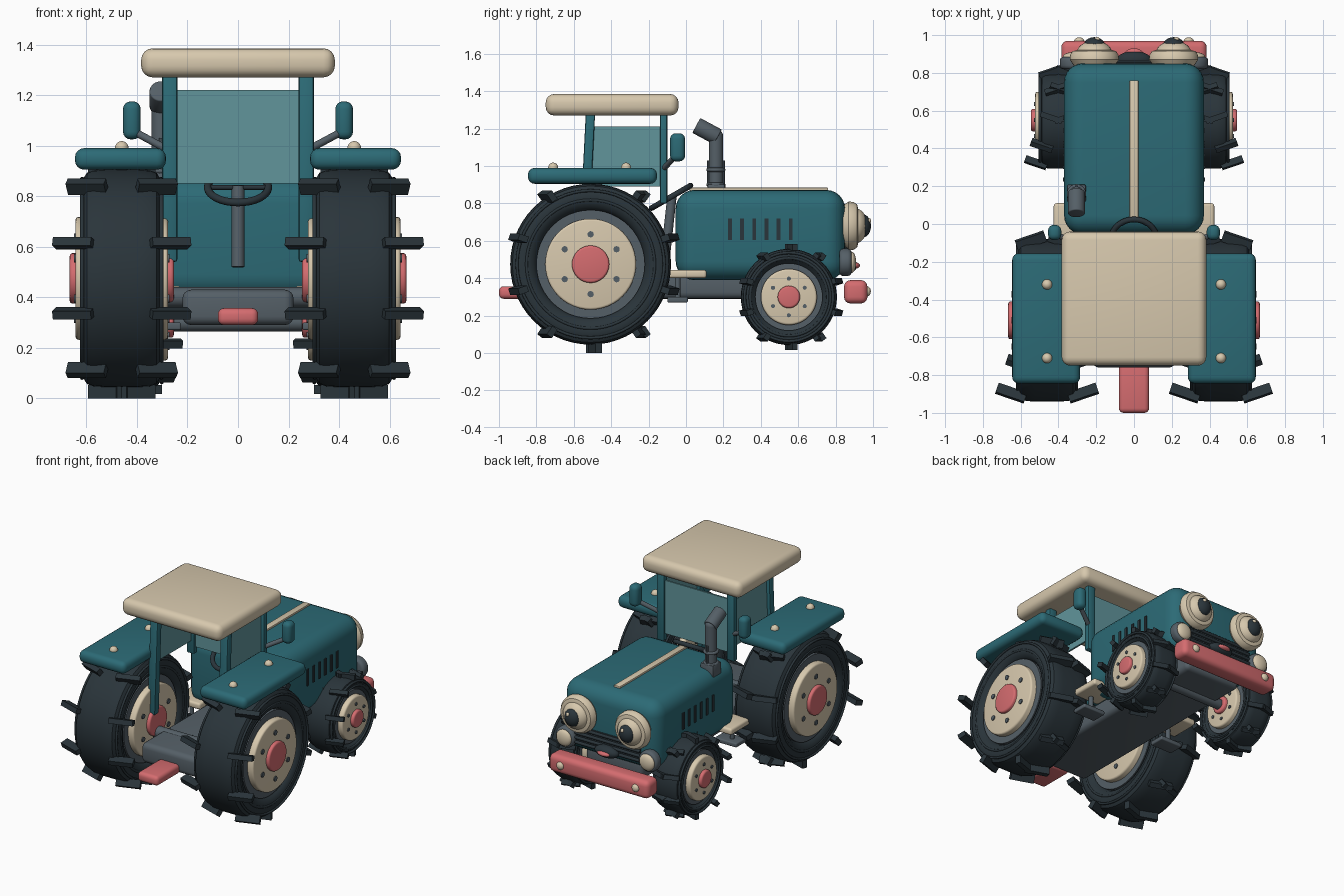
import bpy, bmesh
from math import pi, sin, cos, radians
from mathutils import Vector, Matrix

if "Cube" in bpy.data.objects:
    bpy.data.objects.remove(bpy.data.objects["Cube"])


def material(name, rgb):
    m = bpy.data.materials.new(name)
    m.use_nodes = True
    m.diffuse_color = (*rgb, 1)
    bsdf = next(n for n in m.node_tree.nodes if n.type == 'BSDF_PRINCIPLED')
    bsdf.inputs["Base Color"].default_value = (*rgb, 1)
    bsdf.inputs["Roughness"].default_value = 0.6
    return m


TEAL = material("teal paint", (0.025, 0.145, 0.18))
CREAM = material("cream paint", (0.68, 0.58, 0.42))
RED = material("coral red", (0.66, 0.15, 0.16))
RUBBER = material("dark rubber", (0.023, 0.035, 0.043))
GREY = material("steel grey", (0.09, 0.115, 0.135))
GLASS = material("pale teal glass", (0.12, 0.3, 0.33))


def finish(name, bm, mat):
    bmesh.ops.recalc_face_normals(bm, faces=bm.faces)
    me = bpy.data.meshes.new(name)
    bm.to_mesh(me)
    bm.free()
    for p in me.polygons:
        p.use_smooth = True
    me.set_sharp_from_angle(angle=radians(35))
    me.materials.append(mat)
    ob = bpy.data.objects.new(name, me)
    bpy.context.collection.objects.link(ob)
    return ob


def box(name, lo, hi, mat, bevel=0.0, segments=4):
    """Rounded box between two corners."""
    lo, hi = Vector(lo), Vector(hi)
    bm = bmesh.new()
    bmesh.ops.create_cube(bm, size=1)
    bmesh.ops.scale(bm, vec=hi - lo, verts=bm.verts)
    bmesh.ops.translate(bm, vec=(lo + hi) / 2, verts=bm.verts)
    if bevel:
        bmesh.ops.bevel(bm, geom=bm.edges[:], offset=bevel, segments=segments,
                        profile=0.5, affect='EDGES')
    return finish(name, bm, mat)


def rod(name, a, b, r, mat, bevel=0.0, sides=32):
    """Cylinder from a to b, with optional rounded rims."""
    a, b = Vector(a), Vector(b)
    bm = bmesh.new()
    bmesh.ops.create_cone(bm, cap_ends=True, segments=sides, radius1=r, radius2=r,
                          depth=(b - a).length)
    if bevel:
        rims = [e for e in bm.edges if abs(e.verts[0].co.z - e.verts[1].co.z) < 1e-5]
        bmesh.ops.bevel(bm, geom=rims, offset=bevel, segments=3, profile=0.5, affect='EDGES')
    turn = (b - a).to_track_quat('Z', 'Y').to_matrix().to_4x4()
    bm.transform(Matrix.Translation((a + b) / 2) @ turn)
    return finish(name, bm, mat)


def ball(name, at, radii, mat):
    bm = bmesh.new()
    bmesh.ops.create_uvsphere(bm, u_segments=32, v_segments=16, radius=1)
    bm.transform(Matrix.Translation(at) @ Matrix.Diagonal((*radii, 1)))
    return finish(name, bm, mat)


def lathe(name, profile, at, mat, turn=Matrix.Identity(4), closed=True):
    """Spin (x, radius) points around the x axis."""
    bm = bmesh.new()
    vs = [bm.verts.new((x, 0, r)) for x, r in profile]
    es = [bm.edges.new((vs[i - 1], vs[i])) for i in range(0 if closed else 1, len(vs))]
    bmesh.ops.spin(bm, geom=vs + es, axis=(1, 0, 0), cent=(0, 0, 0), angle=2 * pi, steps=56)
    bmesh.ops.remove_doubles(bm, verts=bm.verts, dist=1e-5)
    bm.transform(Matrix.Translation(at) @ turn)
    return finish(name, bm, mat)


def ring(name, at, major, minor, mat, turn=Matrix.Identity(4)):
    circle = [(minor * cos(k * pi / 6), major + minor * sin(k * pi / 6)) for k in range(12)]
    return lathe(name, circle, at, mat, turn)


def lugs(name, at, radius, offset, length, thick, depth, yaw):
    """Two rings of tread bars, splayed in opposite directions."""
    bm = bmesh.new()
    for s in (-1, 1):
        for k in range(10):
            a = k * pi / 5
            m = (Matrix.Translation(at) @ Matrix.Rotation(s * yaw, 4, 'Z')
                 @ Matrix.Rotation(a, 4, 'X') @ Matrix.Translation((s * offset, 0, -radius))
                 @ Matrix.Diagonal((length, thick, depth, 1)))
            bmesh.ops.create_cube(bm, size=1, matrix=m)
    return finish(name, bm, RUBBER)


def wheel(name, at, R, w, hole, disc, hub, bolt_at, bolt_r):
    """Tyre, rim, disc, hub and bolts; alike on both faces."""
    x, y, z = at
    half = [(0.7 * w, hole), (0.9 * w, hole + 0.02), (w, hole + 0.35 * (R - hole)),
            (w, hole + 0.6 * (R - hole)), (0.95 * w, R - 0.035), (0.86 * w, R - 0.012),
            (0.7 * w, R - 0.003), (0.4 * w, R)]
    lathe(name + "_tyre", half + [(-px, r) for px, r in reversed(half)], at, RUBBER)
    for k in (0.4, 0.75):
        for s in (-1, 1):
            ring(name + "_sidewall_bead", (x + s * w * 0.98, y, z), hole + k * (R - hole),
                 0.008, RUBBER)
    rod(name + "_rim", (x - 0.88 * w, y, z), (x + 0.88 * w, y, z), hole + 0.005, GREY, sides=48)
    t = 0.023
    rod(name + "_disc", (x - w - t, y, z), (x + w + t, y, z), disc, CREAM, 0.012, 48)
    rod(name + "_hub", (x - w - 2 * t, y, z), (x + w + 2 * t, y, z), hub, RED, 0.012)
    for k in range(6):
        by, bz = y + bolt_at * sin(k * pi / 3), z + bolt_at * cos(k * pi / 3)
        rod(name + "_bolt", (x - w - t - 0.006, by, bz), (x + w + t + 0.006, by, bz),
            bolt_r, GREY, sides=12)


# Wheels, treads and axles
for side, s in (("right", -1), ("left", 1)):
    rear, front = (s * 0.46, -0.51, 0.475), (s * 0.4, 0.55, 0.3)
    wheel("rear_wheel_" + side, rear, 0.43, 0.16, 0.285, 0.243, 0.1, 0.16, 0.017)
    lugs("rear_tread_" + side, rear, 0.448, 0.055, 0.16, 0.035, 0.054, 0.33)
    wheel("front_wheel_" + side, front, 0.257, 0.1, 0.175, 0.15, 0.06, 0.098, 0.011)
    lugs("front_tread_" + side, front, 0.265, 0.04, 0.12, 0.03, 0.036, 0.33)
rod("rear_axle", (-0.4, -0.51, 0.4), (0.4, -0.51, 0.4), 0.04, GREY)
rod("front_axle", (-0.35, 0.55, 0.3), (0.35, 0.55, 0.3), 0.035, GREY)

# Chassis, hitch and bumper
box("chassis", (-0.22, -0.76, 0.29), (0.22, 0.8, 0.43), GREY, 0.035)
box("hitch", (-0.08, -1.0, 0.29), (0.08, -0.74, 0.357), RED, 0.025)
box("bumper", (-0.385, 0.845, 0.265), (0.385, 0.97, 0.39), RED, 0.035)

# Hood with stripe and side vents
box("hood", (-0.37, -0.055, 0.39), (0.37, 0.85, 0.872), TEAL, 0.1, 6)
box("hood_stripe", (-0.023, 0.02, 0.868), (0.023, 0.76, 0.884), CREAM, 0.004, 2)
for s in (-1, 1):
    for k in range(6):
        y = 0.235 + 0.065 * k
        box("hood_vent", (s * 0.371 - 0.005, y - 0.01, 0.605),
            (s * 0.371 + 0.005, y + 0.01, 0.72), RUBBER)

# Grille and mouth
box("grille", (-0.25, 0.84, 0.45), (0.25, 0.857, 0.58), RUBBER, 0.006, 2)
for k in range(4):
    z = 0.465 + 0.033 * k
    rod("grille_bar", (-0.25, 0.858, z), (0.25, 0.858, z), 0.011, RUBBER, sides=12)
ball("mouth", (0, 0.87, 0.47), (0.09, 0.045, 0.04), RUBBER)
ball("tongue", (0, 0.9, 0.468), (0.05, 0.03, 0.018), RED)

# Eye headlights, lower lamps and bumper studs
facing = Matrix.Rotation(pi / 2, 4, 'Z')
for side, s in (("right", -1), ("left", 1)):
    x = s * 0.21
    lathe("eye_rim_" + side, [(-0.03, 0), (-0.03, 0.11), (0, 0.13), (0.025, 0.128), (0.045, 0.115),
                              (0.05, 0.095), (0.05, 0)], (x, 0.87, 0.68), CREAM, facing, False)
    ball("eyeball_" + side, (x, 0.905, 0.68), (0.094, 0.065, 0.094), CREAM)
    ball("pupil_" + side, (x, 0.945, 0.68), (0.056, 0.044, 0.062), RUBBER)
    ball("eye_glint_" + side, (x + 0.015, 0.978, 0.707), (0.014, 0.012, 0.014), CREAM)
    rod("lamp_housing_" + side, (s * 0.32, 0.82, 0.485), (s * 0.32, 0.885, 0.485), 0.073, GREY, 0.02)
    ball("lamp_lens_" + side, (s * 0.32, 0.885, 0.485), (0.057, 0.025, 0.057), CREAM)
    ball("bumper_stud_" + side, (s * 0.29, 0.968, 0.33), (0.027, 0.02, 0.027), CREAM)

# Cab posts, glass and roof
for side, s in (("right", -1), ("left", 1)):
    post = box("rear_post_" + side, (s * 0.27 - 0.03, -0.555, 0.54), (s * 0.27 + 0.03, -0.505, 1.3),
               TEAL, 0.01, 2)
    for v in post.data.vertices:
        v.co.y += 0.05 * (v.co.z - 0.9)
    box("front_post_" + side, (s * 0.27 - 0.03, -0.14, 0.8), (s * 0.27 + 0.03, -0.1, 1.3),
        TEAL, 0.01, 2)
    box("side_glass_" + side, (s * 0.27 - 0.006, -0.51, 0.89), (s * 0.27 + 0.006, -0.13, 1.21), GLASS)
box("front_glass", (-0.245, -0.126, 0.85), (0.245, -0.114, 1.22), GLASS)
box("roof", (-0.383, -0.75, 1.27), (0.383, -0.04, 1.385), CREAM, 0.045)

# Fenders, fender lights, steps and mirrors
for side, s in (("right", -1), ("left", 1)):
    c = s * 0.465
    box("fender_" + side, (c - 0.18, -0.845, 0.905), (c + 0.18, -0.155, 0.99), TEAL, 0.036)
    for y in (-0.71, -0.32):
        ball("fender_light_" + side, (s * 0.46, y, 0.99), (0.027, 0.027, 0.028), CREAM)
    c = s * 0.325
    box("step_" + side, (c - 0.1, -0.1, 0.4), (c + 0.1, 0.11, 0.445), CREAM, 0.015)
    box("lower_step_" + side, (c - 0.07, -0.1, 0.27), (c + 0.1, 0.01, 0.3), GREY, 0.008)
    rod("step_bracket_" + side, (c, -0.045, 0.28), (c, -0.045, 0.42), 0.015, GREY, sides=12)
    c = s * 0.42
    box("mirror_" + side, (c - 0.035, -0.085, 1.025), (c + 0.035, -0.005, 1.175), TEAL, 0.03)
    rod("mirror_arm_" + side, (s * 0.28, -0.12, 0.985), (s * 0.41, -0.055, 1.055), 0.015, GREY, sides=16)

# Steering wheel and column
tilt = Matrix.Rotation(radians(30), 4, 'X') @ Matrix.Rotation(pi / 2, 4, 'Y')
ring("steering_wheel", (0, -0.08, 0.835), 0.12, 0.015, RUBBER, tilt)
rod("steering_spoke", (-0.12, -0.08, 0.835), (0.12, -0.08, 0.835), 0.01, RUBBER, sides=12)
rod("steering_column", (0, -0.11, 0.52), (0, -0.075, 0.84), 0.025, GREY)

# Exhaust stack with clamps and angled tip
EX, EY = -0.305, 0.16
box("exhaust_base", (EX - 0.05, EY - 0.045, 0.8), (EX + 0.05, EY + 0.05, 0.905), GREY, 0.01, 2)
rod("exhaust_pipe", (EX, EY, 0.8), (EX, EY, 1.16), 0.038, GREY)
ball("exhaust_elbow", (EX, EY, 1.16), (0.038, 0.038, 0.038), GREY)
rod("exhaust_tip", (EX, EY + 0.01, 1.155), (EX, EY - 0.105, 1.217), 0.045, GREY, 0.006)
upright = Matrix.Rotation(pi / 2, 4, 'Y')
for z in (0.9, 0.98):
    ring("exhaust_clamp", (EX, EY, z), 0.04, 0.011, GREY, upright)
for s in (-1, 1):
    rod("clamp_bolt", (EX, EY + s * 0.04, 0.89), (EX, EY + s * 0.04, 1.03), 0.008, GREY, sides=10)
